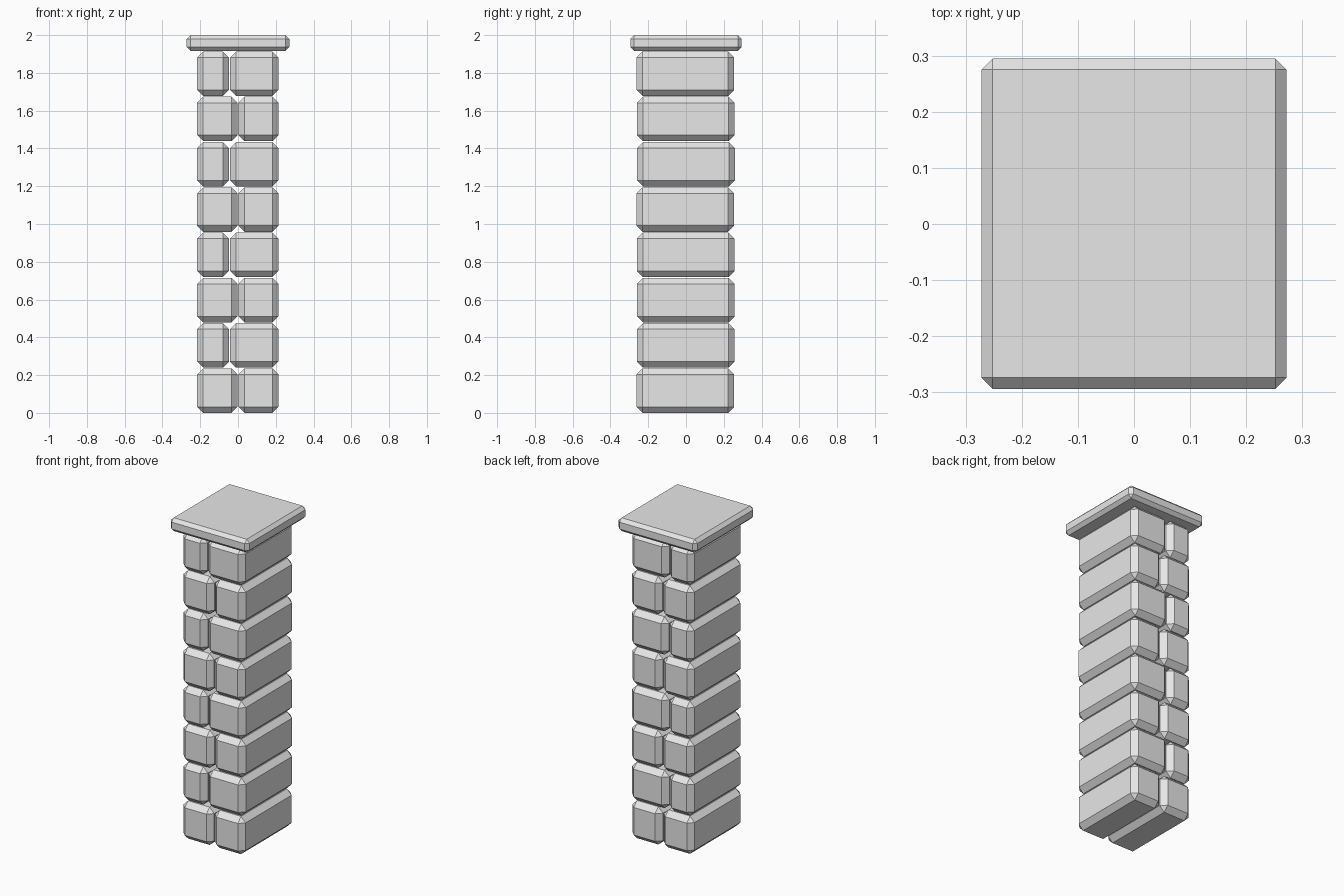
import bpy

cube = bpy.data.objects.get("Cube")
if cube:
    bpy.data.objects.remove(cube, do_unlink=True)

stone = bpy.data.materials.new("grey_stone")
stone.use_nodes = True
stone.diffuse_color = (0.8, 0.8, 0.8, 1)
stone.node_tree.nodes["Principled BSDF"].inputs["Base Color"].default_value = (0.8, 0.8, 0.8, 1)


def block(name, low, high, chamfer):
    """Flat-shaded stone block with chamfered edges between two corners."""
    bpy.ops.mesh.primitive_cube_add(size=1)
    obj = bpy.context.object
    obj.name = name
    obj.location = [(a + b) / 2 for a, b in zip(low, high)]
    size = [b - a for a, b in zip(low, high)]
    for v in obj.data.vertices:
        v.co = [c * s for c, s in zip(v.co, size)]
    obj.data.materials.append(stone)
    bevel = obj.modifiers.new("chamfer", 'BEVEL')
    bevel.width = chamfer
    bevel.segments = 1
    return obj


# Courses of paired blocks, the joint alternating from course to course
pitch, gap = 0.2397, 0.004
offsets = [-0.004, 0, 0.002, 0, -0.005, 0.003, 0, -0.004]
for row, shift in enumerate(offsets):
    z0 = row * pitch
    z1 = z0 + pitch - gap
    joint = -0.045 if row % 2 else 0
    front, back = -0.26 + shift / 2, 0.257 + shift / 2
    block(f"right_block_{row + 1}", (-0.216, front, z0), (joint - 0.003, back, z1), 0.032)
    block(f"left_block_{row + 1}", (joint + 0.003, front, z0), (0.214, back, z1), 0.032)

# Capstone
block("capstone", (-0.272, -0.294, 1.917), (0.272, 0.295, 2.0), 0.02)
